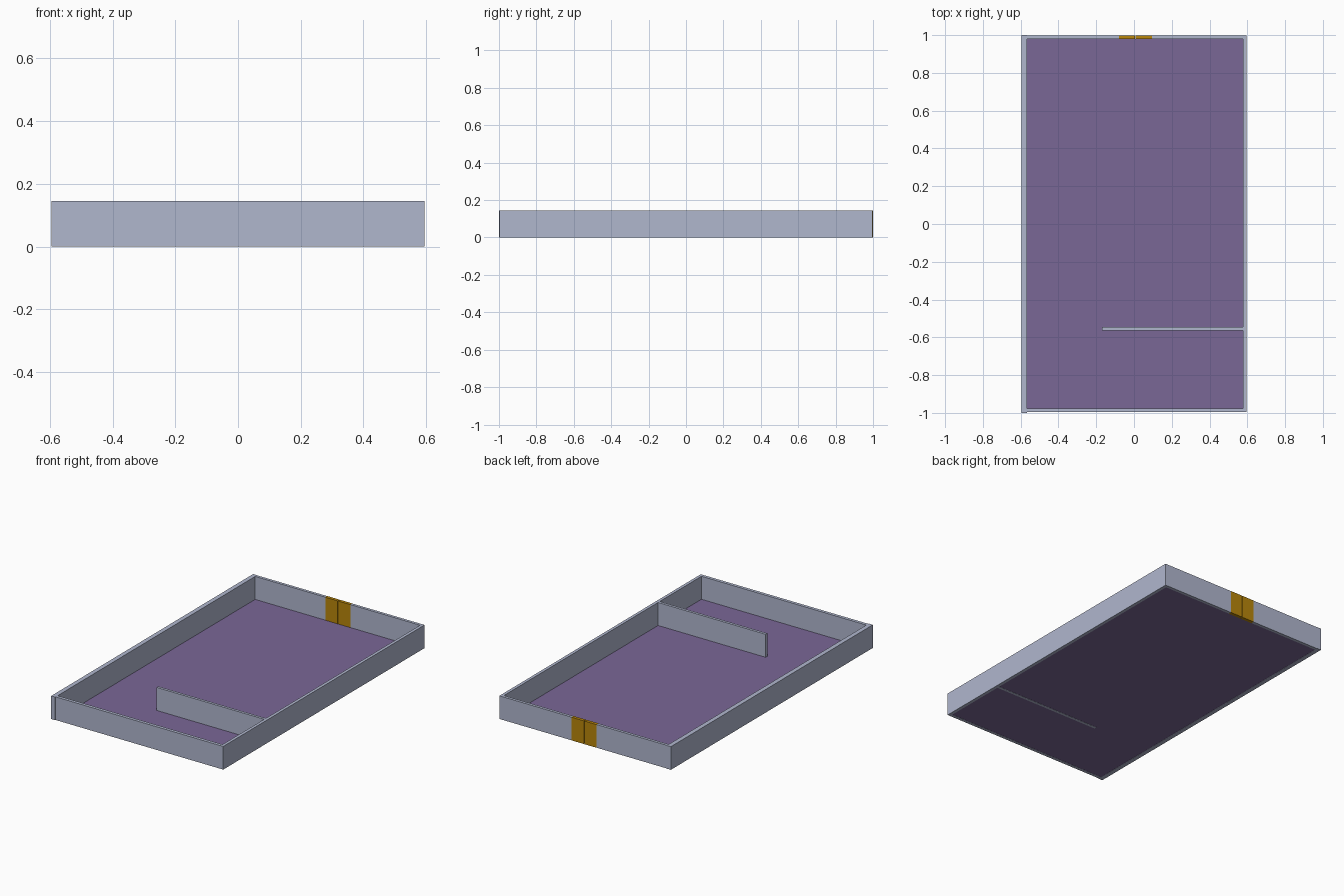
import bpy
import bmesh

if "Cube" in bpy.data.objects:
    bpy.data.objects.remove(bpy.data.objects["Cube"])

H = 0.145  # wall height


def material(name, srgb):
    lin = [(c / 255 / 12.92) if c <= 10 else ((c / 255 + 0.055) / 1.055) ** 2.4 for c in srgb]
    m = bpy.data.materials.new(name)
    m.diffuse_color = (*lin, 1.0)
    m.use_nodes = True
    m.node_tree.nodes["Principled BSDF"].inputs["Base Color"].default_value = m.diffuse_color
    return m


wall_mat = material("pale blue grey", (176, 183, 206))
floor_mat = material("muted purple", (122, 103, 150))
door_mat = material("dark gold", (184, 134, 11))


def finish(name, bm, mat):
    me = bpy.data.meshes.new(name)
    bm.to_mesh(me)
    bm.free()
    me.materials.append(mat)
    bpy.context.collection.objects.link(bpy.data.objects.new(name, me))


def box(name, x0, x1, y0, y1, mat, z0=0.0, z1=H):
    bm = bmesh.new()
    bmesh.ops.create_cube(bm, size=1.0)
    for v in bm.verts:
        v.co = (x1 if v.co.x > 0 else x0, y1 if v.co.y > 0 else y0, z1 if v.co.z > 0 else z0)
    finish(name, bm, mat)


# Outer walls, with the back wall split around the doorway
box("left_wall", -0.595, -0.567, -1.0, 1.0, wall_mat)
box("right_wall", 0.576, 0.595, -0.976, 0.98, wall_mat)
box("front_wall", -0.567, 0.595, -0.996, -0.976, wall_mat)
box("back_wall_left", -0.567, -0.08, 0.98, 0.998, wall_mat)
box("back_wall_right", 0.094, 0.595, 0.98, 0.998, wall_mat)

# Inner partition reaching in from the right wall
box("partition_wall", -0.17, 0.576, -0.563, -0.546, wall_mat)

# Double door
box("door_leaf_left", -0.08, 0.005, 0.979, 0.999, door_mat)
box("door_leaf_right", 0.009, 0.094, 0.979, 0.999, door_mat)

# Floor sheet just above the wall bases
bm = bmesh.new()
corners = [(-0.567, -0.976), (0.576, -0.976), (0.576, 0.98), (-0.567, 0.98)]
bm.faces.new([bm.verts.new((x, y, 0.001)) for x, y in corners])
finish("floor", bm, floor_mat)
